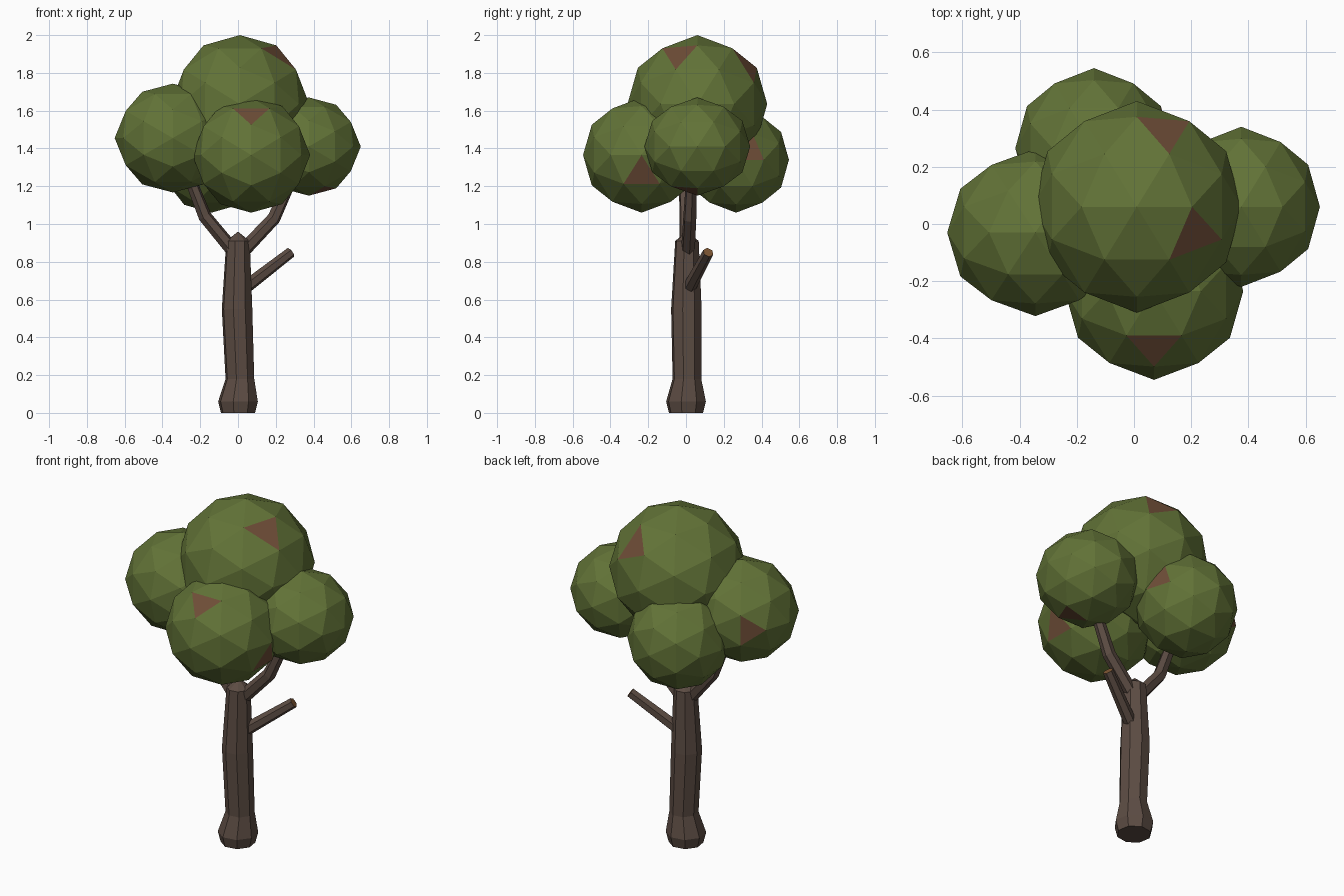
import bpy, bmesh, math
from mathutils import Vector, Matrix

if "Cube" in bpy.data.objects:
    bpy.data.objects.remove(bpy.data.objects["Cube"])


def material(name, r, g, b):
    lin = [((c / 255 + 0.055) / 1.055) ** 2.4 for c in (r, g, b)]
    m = bpy.data.materials.new(name)
    m.diffuse_color = (*lin, 1)
    m.use_nodes = True
    m.node_tree.nodes["Principled BSDF"].inputs["Base Color"].default_value = m.diffuse_color
    return m


GREEN = material("leaf green", 98, 115, 55)
RUST = material("rust leaf", 110, 77, 55)
BARK = material("bark brown", 92, 76, 67)
CUT = material("cut wood", 128, 88, 52)


def finish(name, bm, mats):
    bmesh.ops.recalc_face_normals(bm, faces=bm.faces)
    me = bpy.data.meshes.new(name)
    bm.to_mesh(me)
    bm.free()
    for m in mats:
        me.materials.append(m)
    ob = bpy.data.objects.new(name, me)
    bpy.context.collection.objects.link(ob)
    return ob


# Leaf clump: low-poly ball, with a few rust faces picked by direction
def clump(name, centre, radii, rust_dirs):
    bm = bmesh.new()
    bmesh.ops.create_icosphere(bm, subdivisions=2, radius=1,
                               matrix=Matrix.Rotation(-math.radians(31.717), 4, 'Y'))
    for d in rust_dirs:
        d = Vector(d)
        face = max(bm.faces, key=lambda f: f.calc_center_median().normalized().dot(d))
        face.material_index = 1
    bmesh.ops.transform(bm, verts=bm.verts,
                        matrix=Matrix.Translation(centre) @ Matrix.Diagonal((*radii, 1)))
    finish(name, bm, [GREEN, RUST])


# Faceted limb: rings of given radius along a path
def limb(name, path, sides, tip=0, cut=False):
    bm = bmesh.new()
    pts = [Vector(p[:3]) for p in path]
    rings = []
    for i, p in enumerate(pts):
        d = (pts[min(i + 1, len(pts) - 1)] - pts[max(i - 1, 0)]).normalized()
        if sides == 8:
            d = Vector((0, 0, 1))   # trunk rings stay level
        u = (Vector((0, 1, 0)) - d * d.y).normalized()
        v = u.cross(d)
        ring = []
        for k in range(sides):
            a = math.tau * (k + 0.3) / sides
            ring.append(bm.verts.new(p + path[i][3] * (u * math.cos(a) + v * math.sin(a))))
        rings.append(ring)
    for a, b in zip(rings, rings[1:]):
        for k in range(sides):
            j = (k + 1) % sides
            bm.faces.new((a[k], a[j], b[j], b[k]))
    bm.faces.new(rings[0])
    if tip:
        top = bm.verts.new(pts[-1] + Vector((0, 0, tip)))
        for k in range(sides):
            bm.faces.new((rings[-1][k], rings[-1][(k + 1) % sides], top))
    else:
        end = bm.faces.new(rings[-1])
        end.material_index = 1 if cut else 0
    finish(name, bm, [BARK, CUT] if cut else [BARK])


# Foliage
clump("top_foliage", (0.01, 0.06, 1.635), (0.367, 0.37, 0.365),
      [(.27, .72, .55), (.55, -.27, .72)])
clump("left_foliage", (-0.345, -0.03, 1.455), (0.308, 0.292, 0.288), [(-.62, .72, 0)])
clump("right_foliage", (0.375, 0.06, 1.41), (0.275, 0.28, 0.26), [(.28, -.17, -.89)])
clump("front_foliage", (0.07, -0.235, 1.365), (0.312, 0.31, 0.305),
      [(0, -.6, .72), (.87, 0, -.33)])
clump("back_foliage", (-0.14, 0.265, 1.34), (0.275, 0.28, 0.28), [(.89, .28, .17)])

# Trunk with flared foot and pointed top
limb("trunk", [(0, 0, 0, .093), (0, 0, .06, .108), (.01, .005, .18, .078),
               (-.005, .002, .55, .083), (0, .005, .91, .064)], 8, tip=.05)

# Branches
limb("left_branch", [(-.01, 0, .84, .038), (-.175, 0, 1.04, .036), (-.27, -.01, 1.28, .03)], 6)
limb("right_branch", [(.02, .01, .85, .038), (.19, .02, 1.03, .036), (.29, .03, 1.25, .03)], 6)
limb("branch_stub", [(.02, .01, .65, .036), (.28, .118, .85, .029)], 6, cut=True)
